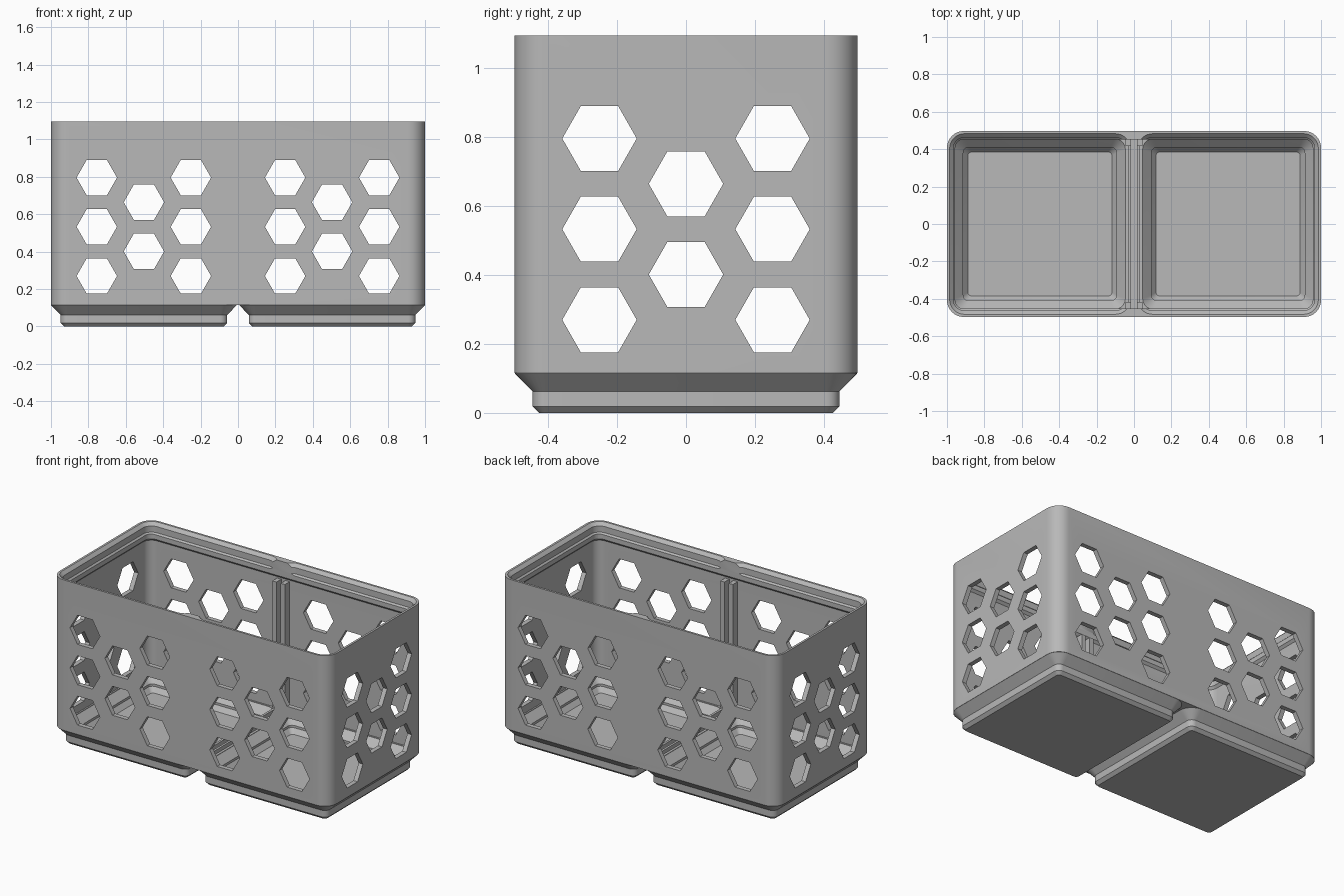
import bpy, bmesh, math
from mathutils import Matrix, Vector

cube = bpy.data.objects.get("Cube")
if cube:
    bpy.data.objects.remove(cube, do_unlink=True)

# Single grey plastic
grey = bpy.data.materials.new("grey_plastic")
grey.use_nodes = True
COLOUR = (0.48, 0.48, 0.48, 1)
grey.diffuse_color = COLOUR
grey.node_tree.nodes["Principled BSDF"].inputs["Base Color"].default_value = COLOUR

HX, HY, TOP = 1.0, 0.497, 1.095    # outer half sizes and height
PITCH = 0.503                      # cell centre distance from the middle
FOOT_TOP = 0.115


def add_object(name, bm):
    bmesh.ops.recalc_face_normals(bm, faces=bm.faces)
    mesh = bpy.data.meshes.new(name)
    bm.to_mesh(mesh)
    bm.free()
    mesh.materials.append(grey)
    obj = bpy.data.objects.new(name, mesh)
    bpy.context.collection.objects.link(obj)
    return obj


def loft(bm, rings, cx=0, segs=8):
    """Closed solid through rounded rectangles (half x, half y, radius, z)."""
    previous = first = None
    for hx, hy, r, z in rings:
        loop = []
        for quadrant, (sx, sy) in enumerate([(1, 1), (-1, 1), (-1, -1), (1, -1)]):
            for i in range(segs + 1):
                a = math.pi / 2 * (quadrant + i / segs)
                loop.append(bm.verts.new((cx + sx * (hx - r) + r * math.cos(a),
                                          sy * (hy - r) + r * math.sin(a), z)))
        if previous:
            n = len(loop)
            for i in range(n):
                j = (i + 1) % n
                bm.faces.new((previous[i], previous[j], loop[j], loop[i]))
        else:
            first = loop
        previous = loop
    bm.faces.new(first[::-1])
    bm.faces.new(previous)


def cells(name, profile):
    """The same square loft on both cells; profile is (half, radius, z)."""
    bm = bmesh.new()
    for side in (-1, 1):
        loft(bm, [(h, h, r, z) for h, r, z in profile], side * PITCH)
    return add_object(name, bm)


def block(name, rings):
    bm = bmesh.new()
    loft(bm, rings)
    return add_object(name, bm)


def hex_prisms(name, columns, along_x):
    """Staggered flat-topped hexagonal prisms running through the whole body."""
    bm = bmesh.new()
    for centre, count in columns:
        for row in range(count):
            z = 0.533 + 0.263 * (row - (count - 1) / 2)
            ends = []
            for depth in (-1.5, 1.5):
                ring = []
                for k in range(6):
                    u = centre + 0.108 * math.cos(k * math.pi / 3)
                    v = z + 0.109 * math.sin(k * math.pi / 3)
                    ring.append(bm.verts.new((depth, u, v) if along_x else (u, depth, v)))
                ends.append(ring)
            a, b = ends
            bm.faces.new(a)
            bm.faces.new(b[::-1])
            for k in range(6):
                j = (k + 1) % 6
                bm.faces.new((a[k], b[k], b[j], a[j]))
    return add_object(name, bm)


def box(name, x0, x1, y0, y1, z0, z1):
    bm = bmesh.new()
    size = Vector((x1 - x0, y1 - y0, z1 - z0))
    mid = Vector((x0 + x1, y0 + y1, z0 + z1)) / 2
    bmesh.ops.create_cube(bm, size=1, matrix=Matrix.Translation(mid) @ Matrix.Diagonal(size).to_4x4())
    return add_object(name, bm)


# Outer shell and the two stepped feet
bin_body = block("bin_body", [(HX, HY, 0.09, FOOT_TOP), (HX, HY, 0.09, TOP)])
feet = cells("feet", [(0.426, 0.02, 0), (0.445, 0.038, 0.019), (0.445, 0.038, 0.062),
                      (0.4965, 0.09, FOOT_TOP - 0.001), (0.475, 0.07, 0.14)])

# Hollows: main room with throat, foot pockets, stacking lip
room = block("room_cutter", [
    (HX - 0.03, HY - 0.03, 0.06, 0.125), (HX - 0.03, HY - 0.03, 0.06, 0.98),
    (HX - 0.044, HY - 0.044, 0.046, 0.995), (HX - 0.044, HY - 0.044, 0.046, 1.2)])
pockets = cells("pocket_cutter", [(0.385, 0.02, 0.03), (0.41, 0.03, 0.06),
                                  (0.41, 0.03, 0.075), (0.457, 0.06, 0.122),
                                  (0.457, 0.06, 0.15)])
lip = cells("lip_cutter", [(0.448, 0.045, 1.02), (0.463, 0.06, 1.035),
                           (0.463, 0.06, 1.075), (0.493, 0.09, 1.105)])

# Hexagonal vents on the long and short walls
front_vents = hex_prisms("front_vent_cutter",
                         [(s * x, n) for s in (-1, 1) for x, n in ((0.252, 3), (0.503, 2), (0.755, 3))],
                         False)
side_vents = hex_prisms("side_vent_cutter", [(-0.251, 3), (0, 2), (0.251, 3)], True)

steps = [(feet, 'UNION'), (room, 'DIFFERENCE'), (pockets, 'DIFFERENCE'),
         (lip, 'DIFFERENCE'), (front_vents, 'DIFFERENCE'), (side_vents, 'DIFFERENCE')]
for tool, operation in steps:
    tool.hide_render = True
    mod = bin_body.modifiers.new(tool.name, 'BOOLEAN')
    mod.object = tool
    mod.operation = operation
    mod.solver = 'EXACT'

# Bake the booleans and drop the cutters
depsgraph = bpy.context.evaluated_depsgraph_get()
baked = bpy.data.meshes.new_from_object(bin_body.evaluated_get(depsgraph))
bin_body.modifiers.clear()
bin_body.data = baked
for tool, _ in steps:
    bpy.data.objects.remove(tool, do_unlink=True)
baked.materials.clear()
baked.materials.append(grey)
for poly in baked.polygons:
    poly.material_index = 0

# Divider channel: paired rails on both long walls and across the floor ridge
for sx, x_name in ((-1, "right"), (1, "left")):
    box("floor_rail_" + x_name, *sorted((sx * 0.015, sx * 0.03)), -0.475, 0.475, 0.12, 0.15)
    for sy, y_name in ((-1, "front"), (1, "back")):
        box(f"{y_name}_wall_rail_{x_name}", *sorted((sx * 0.015, sx * 0.045)),
            *sorted((sy * 0.418, sy * 0.48)), 0.12, 0.97)

bpy.ops.object.select_all(action='DESELECT')
bin_body.select_set(True)
bpy.context.view_layer.objects.active = bin_body
bpy.ops.object.shade_smooth_by_angle(angle=math.radians(30))
